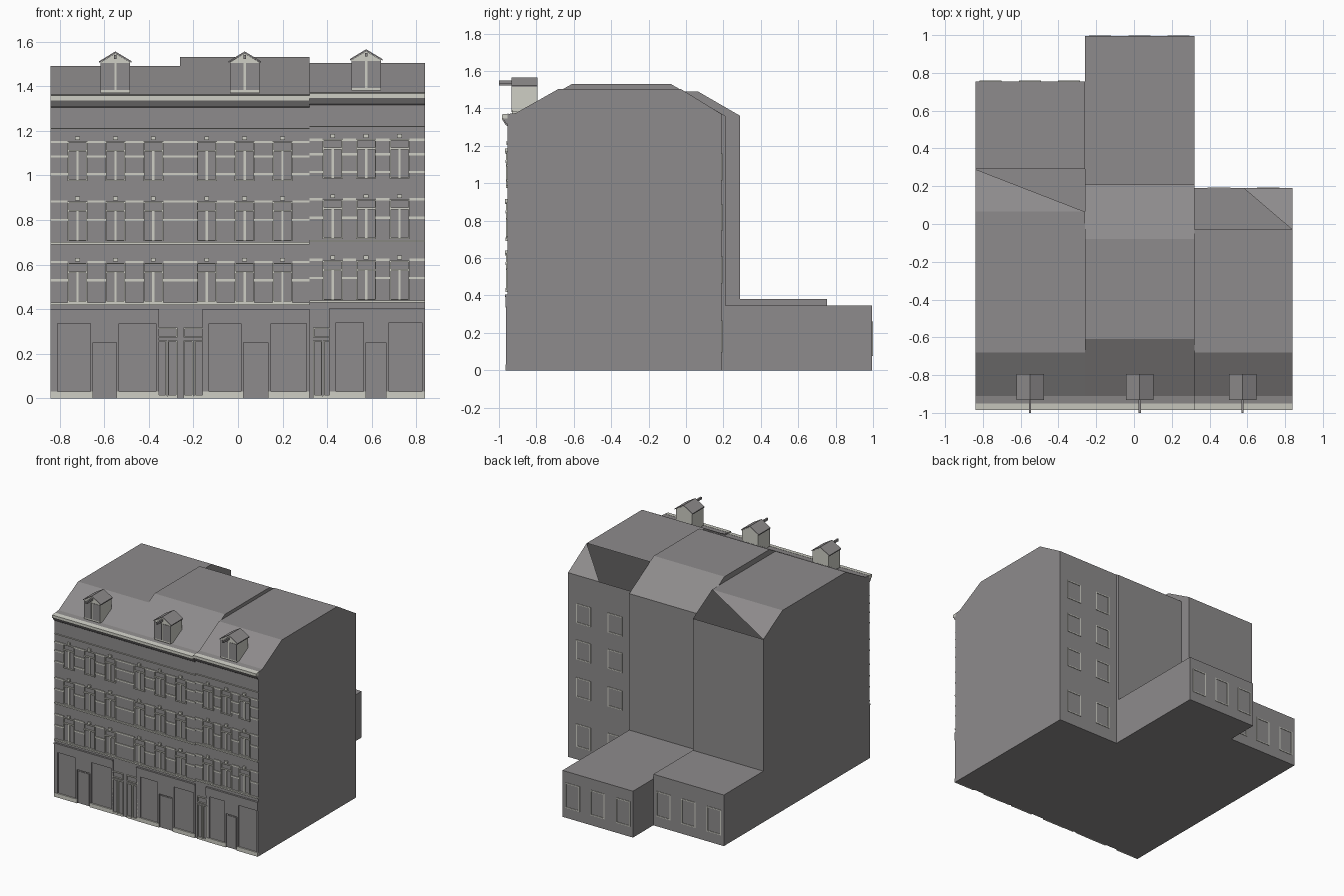
import bpy
import bmesh

cube = bpy.data.objects.get("Cube")
if cube:
    bpy.data.objects.remove(cube, do_unlink=True)


def material(name, rgb):
    m = bpy.data.materials.new(name)
    m.use_nodes = True
    m.diffuse_color = (*rgb, 1)
    m.node_tree.nodes["Principled BSDF"].inputs["Base Color"].default_value = (*rgb, 1)
    return m


GREY = material("warm grey", (0.27, 0.26, 0.262))
LIGHT = material("pale stone", (0.62, 0.62, 0.56))
WALL = -0.955   # plane of the street facade


def finish(name, bm, mat):
    mesh = bpy.data.meshes.new(name)
    bm.to_mesh(mesh)
    bm.free()
    mesh.materials.append(mat)
    ob = bpy.data.objects.new(name, mesh)
    bpy.context.collection.objects.link(ob)
    return ob


def box(bm, x0, x1, y0, y1, z0, z1):
    v = [bm.verts.new((x, y, z)) for x in (x0, x1) for y in (y0, y1) for z in (z0, z1)]
    for f in ((0, 1, 3, 2), (4, 6, 7, 5), (0, 4, 5, 1), (2, 3, 7, 6), (0, 2, 6, 4), (1, 5, 7, 3)):
        bm.faces.new([v[i] for i in f])


def plate(bm, x0, x1, z0, z1, depth=0.008, y=WALL):
    """Thin relief plate; negative depth points to the back."""
    box(bm, x0, x1, min(y, y - depth), max(y, y - depth), z0, z1)


def frame(bm, x0, x1, z0, z1, t=0.006, depth=0.008, y=WALL):
    plate(bm, x0, x0 + t, z0, z1, depth, y)
    plate(bm, x1 - t, x1, z0, z1, depth, y)
    plate(bm, x0 + t, x1 - t, z0, z0 + t, depth, y)
    plate(bm, x0 + t, x1 - t, z1 - t, z1, depth, y)


def prism(bm, x0, x1, profile, skip=-1):
    """Extrude a (y, z) profile along x, optionally leaving one side open."""
    a = [bm.verts.new((x0, y, z)) for y, z in profile]
    b = [bm.verts.new((x1, y, z)) for y, z in profile]
    bm.faces.new(a)
    bm.faces.new(b[::-1])
    n = len(profile)
    for i in range(n):
        if i != skip:
            j = (i + 1) % n
            bm.faces.new((a[i], b[i], b[j], a[j]))
    return a, b


def house(name, x0, x1, front_ridge, back_ridge, back, top, eave, patch=None):
    profile = [(WALL, 0), (WALL, eave), (-0.91, eave + 0.005), (front_ridge, top),
               (back_ridge, top), (back, eave), (back, 0)]
    bm = bmesh.new()
    a, b = prism(bm, x0, x1, profile, 4 if patch else -1)
    # partly open rear slope
    if patch == "ridge":
        bm.faces.new((a[4], b[4], a[5]))
    elif patch == "corner":
        mid = bm.verts.new((0.58, back, eave))
        bm.faces.new((b[4], b[5], mid))
    bmesh.ops.recalc_face_normals(bm, faces=bm.faces)
    finish(name, bm, GREY)


# Three joined houses
house("right_house", -0.84, -0.26, -0.68, 0.065, 0.29, 1.49, 1.36, "ridge")
house("middle_house", -0.26, 0.32, -0.61, -0.08, 0.21, 1.53, 1.36)
house("left_house", 0.32, 0.838, -0.68, -0.03, 0.19, 1.505, 1.37, "corner")

# Low rear extensions
for name, x0, x1, y0, y1, h in (("right_extension", -0.84, -0.26, 0.29, 0.755, 0.38),
                                ("middle_extension", -0.26, 0.32, 0.21, 0.995, 0.345)):
    bm = bmesh.new()
    box(bm, x0, x1, y0, y1, 0, h)
    finish(name, bm, GREY)

# Street facade: windows, keystones and string courses
sections = ((-0.84, -0.26, (-0.72, -0.55, -0.38), 0),
            (-0.26, 0.32, (-0.14, 0.03, 0.20), 0),
            (0.32, 0.838, (0.425, 0.575, 0.725), 0.01))
windows, bands = bmesh.new(), bmesh.new()
HALF = 0.045
for x0, x1, centres, dz in sections:
    for z in (0.43, 0.705, 0.975):
        z0, z1 = z + dz, z + dz + 0.178
        for c in centres:
            frame(windows, c - HALF, c + HALF, z0, z1)
            plate(windows, c - HALF, c + HALF, z0 + 0.132, z0 + 0.14, 0.01)
            plate(windows, c - 0.005, c + 0.005, z0, z0 + 0.132, 0.006)
            plate(windows, c - 0.011, c + 0.011, z1 + 0.005, z1 + 0.022, 0.012)
    edges = [x0] + [e for c in centres for e in (c - HALF, c + HALF)] + [x1]
    for z in (0.53, 0.612, 0.80, 0.883, 1.005, 1.085, 1.15):
        for s, e in zip(edges[::2], edges[1::2]):
            plate(bands, s, e, z + dz - 0.005, z + dz + 0.005, 0.006)
    for z in (0.424, 0.696):
        plate(bands, x0, x1, z + dz - 0.005, z + dz + 0.005, 0.01)
    plate(bands, x0, x1, 1.208 + dz, 1.212 + dz, 0.008)
finish("window_frames", windows, LIGHT)
finish("string_courses", bands, LIGHT)

# Cornice: pale gutter over a grey moulding
gutter, moulding = bmesh.new(), bmesh.new()
for x0, x1, _, dz in sections:
    prism(gutter, x0, x1, [(WALL, 1.337 + dz), (-0.985, 1.337 + dz),
                           (-0.985, 1.358 + dz), (-0.95, 1.362 + dz)])
    prism(moulding, x0, x1, [(WALL, 1.305 + dz), (-0.965, 1.312 + dz),
                             (-0.98, 1.337 + dz), (WALL, 1.337 + dz)])
for bm in (gutter, moulding):
    bmesh.ops.recalc_face_normals(bm, faces=bm.faces)
finish("cornice_gutter", gutter, LIGHT)
finish("cornice_moulding", moulding, GREY)

# Shop fronts: (start, end, door start, door end, fascia base)
shops, plinth = bmesh.new(), bmesh.new()
for x0, x1, d0, d1, z in ((-0.84, -0.355, -0.65, -0.545, 0.335),
                          (-0.16, 0.32, 0.025, 0.135, 0.335),
                          (0.41, 0.838, 0.575, 0.665, 0.34)):
    plate(shops, x0, x1, z, z + 0.062, 0.01)
    plate(shops, x0, x1, z + 0.056, z + 0.066, 0.014)
    for p0, p1 in ((x0, x0 + 0.03), (d0 - 0.012, d0), (d1, d1 + 0.012), (x1 - 0.012, x1)):
        plate(shops, p0, p1, 0, z, 0.008)
    plate(shops, d0, d1, 0.25, z, 0.008)
    plate(shops, d0 + 0.008, d1 - 0.008, 0.01, 0.24, 0.004)
    for p0, p1 in ((x0, d0), (d1, x1)):
        plate(plinth, p0, p1, 0, 0.03, 0.01)
finish("shop_fronts", shops, GREY)
finish("plinth", plinth, LIGHT)

# House doors with transom lights and paired leaves
doors = bmesh.new()
for x0, x1 in ((-0.362, -0.272), (-0.245, -0.152), (0.337, 0.422)):
    m = (x0 + x1) / 2
    frame(doors, x0, x1, 0.272, 0.318)
    frame(doors, x0, m - 0.002, 0.01, 0.26)
    frame(doors, m + 0.002, x1, 0.01, 0.26)
    plate(doors, x0, x1, 0, 0.01)
finish("house_doors", doors, LIGHT)

# Rear windows
rear = bmesh.new()
for x in (0.71, 0.45):
    for top, h in ((1.16, 0.145), (0.89, 0.145), (0.61, 0.145), (0.265, 0.17)):
        frame(rear, x - 0.06, x + 0.06, top - h, top, 0.007, -0.004, 0.19)
for x0, y in ((-0.84, 0.755), (-0.26, 0.995)):
    for c in (0.08, 0.29, 0.495):
        frame(rear, x0 + c - 0.058, x0 + c + 0.058, 0.075, 0.262, 0.007, -0.004, y)
finish("rear_windows", rear, LIGHT)

# Dormers with gabled roofs and hoist beams
walls, roofs, panes, beams = (bmesh.new() for _ in range(4))
FRONT, BACK = -0.93, -0.795
for c, dz in ((-0.55, 0), (0.03, 0), (0.575, 0.01)):
    w, base, eave, apex = 0.066, 1.37 + dz, 1.508 + dz, 1.548 + dz
    outline = ((c - w, base), (c + w, base), (c + w, eave), (c, apex), (c - w, eave))
    f = [walls.verts.new((x, FRONT, z)) for x, z in outline]
    b = [walls.verts.new((x, BACK, z)) for x, z in outline]
    walls.faces.new(f)
    walls.faces.new(b[::-1])
    for i in range(5):
        j = (i + 1) % 5
        walls.faces.new((f[j], f[i], b[i], b[j]))
    # roof slabs
    for s in (-1, 1):
        slab = [(c + s * (w + 0.007), eave - 0.003), (c, apex + 0.001),
                (c, apex + 0.008), (c + s * (w + 0.007), eave + 0.004)]
        f = [roofs.verts.new((x, FRONT - 0.002, z)) for x, z in slab]
        b = [roofs.verts.new((x, BACK + 0.002, z)) for x, z in slab]
        roofs.faces.new(f)
        roofs.faces.new(b[::-1])
        for i in range(4):
            j = (i + 1) % 4
            roofs.faces.new((f[j], f[i], b[i], b[j]))
    for x0, x1 in ((c - w, c - 0.005), (c + 0.005, c + w)):
        plate(panes, x0, x1, base + 0.012, eave - 0.004, 0.003, FRONT)
    box(beams, c - 0.006, c + 0.006, -1.0, FRONT, apex - 0.025, apex - 0.009)
for bm in (walls, roofs):
    bmesh.ops.recalc_face_normals(bm, faces=bm.faces)
finish("dormer_walls", walls, LIGHT)
finish("dormer_roofs", roofs, GREY)
finish("dormer_panes", panes, GREY)
finish("hoist_beams", beams, GREY)
